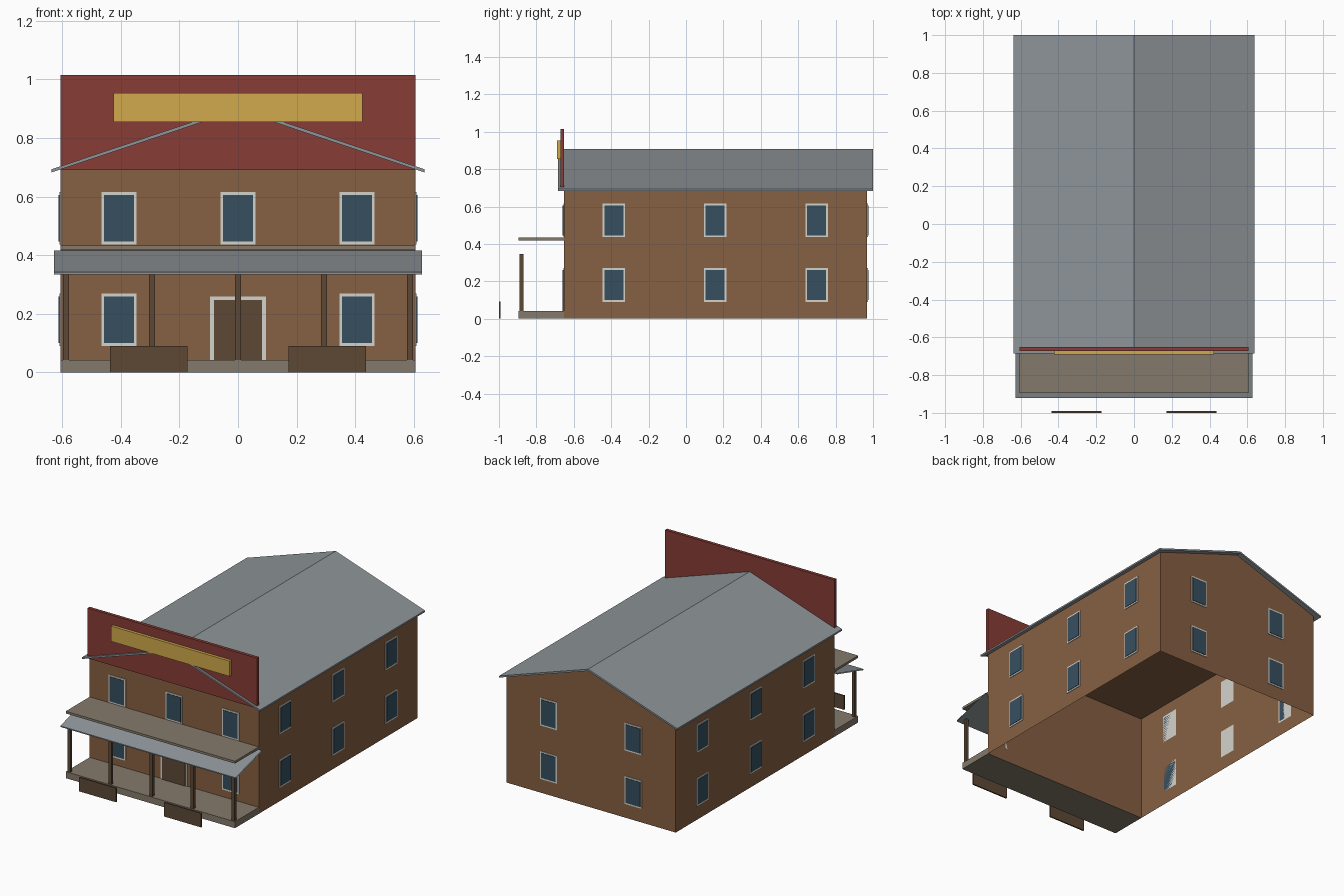
import bpy

if "Cube" in bpy.data.objects:
    bpy.data.objects.remove(bpy.data.objects["Cube"])


def mat(name, r, g, b):
    m = bpy.data.materials.new(name)
    lin = [((c / 255 + 0.055) / 1.055) ** 2.4 for c in (r, g, b)]
    m.diffuse_color = (*lin, 1)
    m.use_nodes = True
    m.node_tree.nodes["Principled BSDF"].inputs["Base Color"].default_value = m.diffuse_color
    return m


BROWN = mat("brown_siding", 134, 96, 66)
GREY = mat("grey_roof", 142, 148, 152)
RED = mat("red_paint", 135, 60, 54)
GOLD = mat("gold_sign", 208, 170, 76)
WHITE = mat("white_trim", 212, 211, 205)
GLASS = mat("blue_glass", 54, 79, 96)
DARK = mat("dark_wood", 93, 72, 53)
DECK = mat("weathered_boards", 132, 122, 108)


def mesh(name, verts, faces, material):
    me = bpy.data.meshes.new(name)
    me.from_pydata(verts, [], faces)
    me.materials.append(material)
    ob = bpy.data.objects.new(name, me)
    bpy.context.collection.objects.link(ob)
    return ob


def prism(name, profile, axis, a, b, material, caps=True):
    """Extrude a closed 2D profile along x (profile is y,z) or y (profile is x,z)."""
    n = len(profile)
    place = (lambda p, t: (t, p[0], p[1])) if axis == "x" else (lambda p, t: (p[0], t, p[1]))
    verts = [place(p, t) for t in (a, b) for p in profile]
    faces = [(i, (i + 1) % n, (i + 1) % n + n, i + n) for i in range(n)]
    if caps:
        faces += [tuple(reversed(range(n))), tuple(range(n, 2 * n))]
    if axis == "y":
        faces = [tuple(reversed(f)) for f in faces]
    return mesh(name, verts, faces, material)


def box(name, x0, x1, y0, y1, z0, z1, material):
    return prism(name, [(y0, z0), (y1, z0), (y1, z1), (y0, z1)], "x", x0, x1, material)


W, FRONT, BACK, EAVE = 0.605, -0.652, 0.969, 0.69

# Main walls: box open at the bottom, with flat ceiling
walls = [(x, y, z) for z in (0, EAVE) for x, y in
         ((-W, FRONT), (W, FRONT), (W, BACK), (-W, BACK))]
mesh("walls", walls, [(0, 1, 5, 4), (1, 2, 6, 5), (2, 3, 7, 6), (3, 0, 4, 7), (4, 5, 6, 7)], BROWN)

# Gable ends
prism("gable", [(-W, EAVE), (W, EAVE), (0, 0.896)], "y", FRONT, BACK, BROWN)

# Roof slabs meeting at the ridge
prism("roof", [(-0.637, 0.682), (0, 0.895), (0.637, 0.682),
               (0.637, 0.693), (0, 0.907), (-0.637, 0.693)], "y", -0.685, 1.0, GREY)

# False front and blank sign board
box("false_front", -W, W, -0.672, -0.651, EAVE, 1.015, RED)
box("sign_board", -0.424, 0.424, -0.691, -0.672, 0.855, 0.954, GOLD)

# Porch deck, balcony and sloping porch roof with open ends
box("porch_deck", -W, W, -0.895, FRONT, 0, 0.042, DECK)
box("balcony", -W, W, -0.895, FRONT, 0.418, 0.433, DECK)
prism("porch_roof", [(-0.92, 0.335), (FRONT, 0.410), (FRONT, 0.416), (-0.92, 0.342)],
      "x", -0.627, 0.627, GREY, caps=False)

# Porch posts
for i in range(5):
    x = (i - 2) * 0.2935
    box("porch_post", x - 0.01, x + 0.01, -0.89, -0.87, 0.042, 0.345, DARK)

# Low boards standing in front
for s in (-1, 1):
    box("hitching_board", s * 0.304 - 0.132, s * 0.304 + 0.132, -1.0, -0.991, 0, 0.091, DARK)


def plate(name, side, u, w, z0, z1, out, material):
    """Thin plate on a wall: u is the position along it, out the projection."""
    if side in ("front", "back"):
        y, d = (FRONT, -out) if side == "front" else (BACK, out)
        box(name, u - w / 2, u + w / 2, min(y, y + d), max(y, y + d), z0, z1, material)
    else:
        x, d = (-W, -out) if side == "left" else (W, out)
        box(name, min(x, x + d), max(x, x + d), u - w / 2, u + w / 2, z0, z1, material)


def window(side, u, z):
    plate("window_frame", side, u, 0.12, z - 0.09, z + 0.09, 0.004, WHITE)
    plate("window_glass", side, u, 0.102, z - 0.08, z + 0.08, 0.007, GLASS)


# Windows on two floors
columns = {"front": (-0.406, 0, 0.406), "back": (-0.303, 0.303),
           "left": (-0.386, 0.156, 0.698), "right": (-0.386, 0.156, 0.698)}
for side, places in columns.items():
    for u in places:
        window(side, u, 0.526)
        if (side, u) != ("front", 0):
            window(side, u, 0.18)

# Front door
plate("door_frame", "front", 0, 0.19, 0.042, 0.26, 0.004, WHITE)
plate("door", "front", 0, 0.164, 0.042, 0.247, 0.007, DARK)
